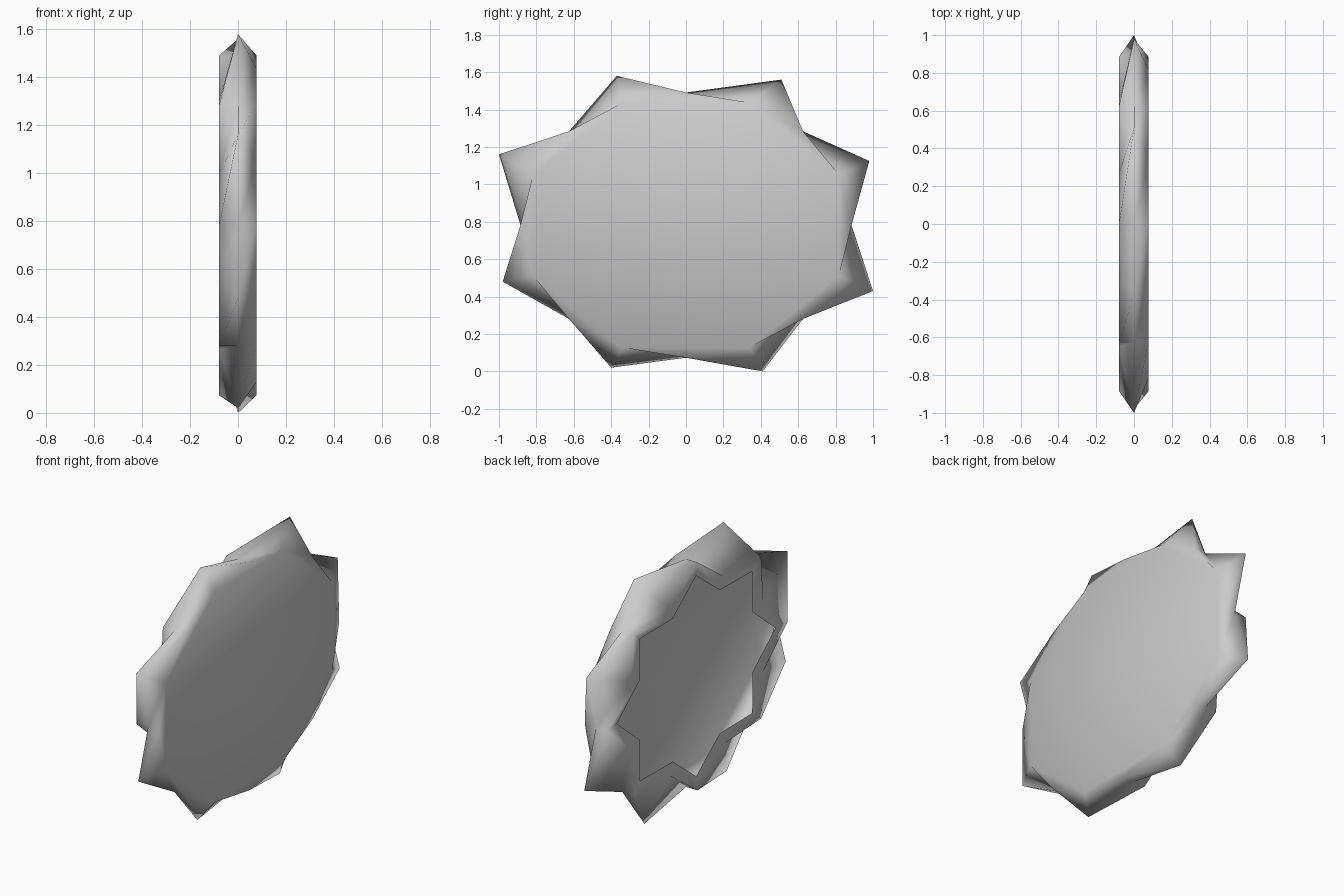
import bpy, bmesh
from math import cos, sin, pi

if "Cube" in bpy.data.objects:
    bpy.data.objects.remove(bpy.data.objects["Cube"])

N = 16
CZ = 0.782          # centre height
RY, RZ = 0.885, 0.709
# eight uneven tips (y, z), counter-clockwise seen from +x
TIPS = [(0.98, 1.125), (0.51, 1.56), (-0.37, 1.58), (-1.0, 1.16),
        (-0.98, 0.48), (-0.40, 0.02), (0.41, 0.0), (1.0, 0.43)]

bm = bmesh.new()


def ring(x, valley, mid, tips=False):
    """Elliptical ring; odd points may be replaced by the tips."""
    out = []
    for i in range(N):
        a = 2 * pi * i / N
        s = mid if i % 2 else valley
        y, z = RY * s * cos(a), CZ + RZ * s * sin(a)
        if tips and i % 2:
            y, z = TIPS[i // 2]
        out.append(bm.verts.new((x, y, z)))
    return out


def bridge(a, b):
    """Triangle band with one diagonal direction, giving the twisted folds."""
    for i in range(N):
        j = (i + 1) % N
        bm.faces.new((a[i], b[i], b[j]))
        bm.faces.new((a[i], b[j], a[j]))


# closed cap, folded star wall, inturned rim and open lip
rings = [ring(0.077, 1, 1), ring(0, 1, 1, True),
         ring(-0.079, 1, 0.79), ring(-0.07, 0.88, 0.68)]
for a, b in zip(rings, rings[1:]):
    bridge(a, b)
bm.faces.new(rings[0])
bmesh.ops.recalc_face_normals(bm, faces=bm.faces)

me = bpy.data.meshes.new("folded_dish")
bm.to_mesh(me)
bm.free()
me.shade_smooth()
dish = bpy.data.objects.new("folded_dish", me)
bpy.context.collection.objects.link(dish)
